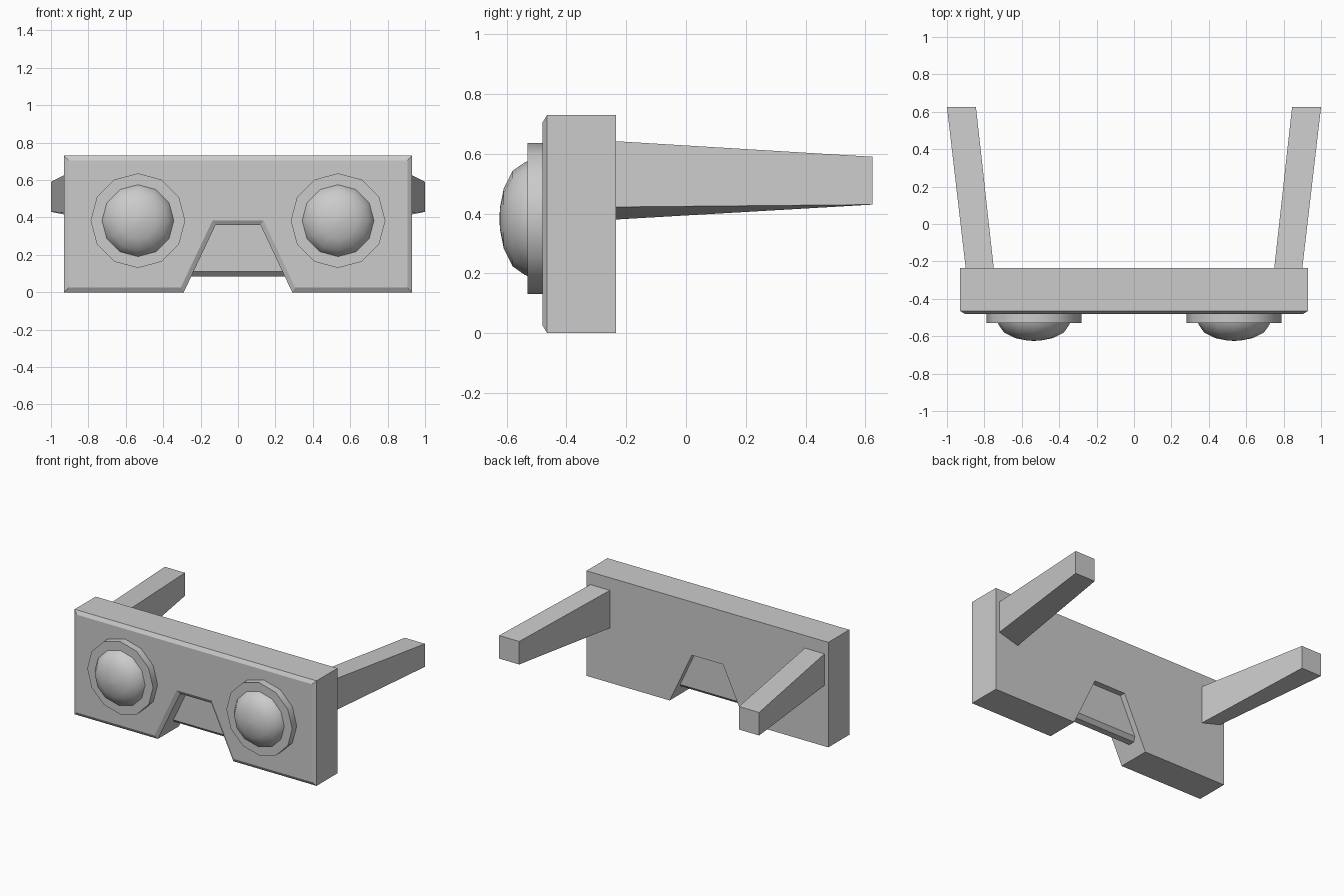
import bpy, bmesh, math
from mathutils import Vector

cube = bpy.data.objects.get("Cube")
if cube:
    bpy.data.objects.remove(cube, do_unlink=True)

grey = bpy.data.materials.new("grey")
grey.use_nodes = True
COLOUR = (0.6, 0.6, 0.6, 1)
grey.diffuse_color = COLOUR
grey.node_tree.nodes["Principled BSDF"].inputs["Base Color"].default_value = COLOUR


def finish(bm, name, smooth=False):
    bmesh.ops.recalc_face_normals(bm, faces=bm.faces[:])
    mesh = bpy.data.meshes.new(name)
    bm.to_mesh(mesh)
    bm.free()
    mesh.materials.append(grey)
    obj = bpy.data.objects.new(name, mesh)
    bpy.context.collection.objects.link(obj)
    if smooth:
        bpy.ops.object.select_all(action="DESELECT")
        obj.select_set(True)
        bpy.context.view_layer.objects.active = obj
        bpy.ops.object.shade_smooth_by_angle(angle=math.radians(40))
    return obj


def bridge(bm, loops):
    """Join successive loops of points with quads and cap both ends."""
    rings = [[bm.verts.new(p) for p in loop] for loop in loops]
    for a, b in zip(rings, rings[1:]):
        for i in range(len(a)):
            j = (i + 1) % len(a)
            bm.faces.new((a[i], a[j], b[j], b[i]))
    bm.faces.new(rings[0])
    bm.faces.new(rings[-1])


# Front frame with a nose notch and a bevelled front edge
half = [(0.12, 0.36), (0.29, 0), (0.93, 0), (0.93, 0.73)]
outline = half + [(-x, z) for x, z in reversed(half)]
bm = bmesh.new()
bridge(bm, [[(x, y, z) for x, z in outline] for y in (-0.465, -0.235)])
bmesh.ops.recalc_face_normals(bm, faces=bm.faces[:])
front = min(bm.faces, key=lambda f: f.calc_center_median().y)
bmesh.ops.inset_region(bm, faces=[front], thickness=0.025, use_even_offset=True)
for v in front.verts:
    v.co.y = -0.48
finish(bm, "frame")

# Nose bridge plate filling the notch, chamfered along its bottom edge
bm = bmesh.new()
section = [(-0.37, 0.365), (-0.37, 0.11), (-0.345, 0.085),
           (-0.30, 0.085), (-0.275, 0.11), (-0.275, 0.365)]
bridge(bm, [[(s * (0.295 - z * 0.17 / 0.36), y, z) for y, z in section]
            for s in (-1, 1)])
finish(bm, "nose_bridge")


def lathe(name, centre, profile, sides=12):
    """Turn (radius, y) pairs around a front-to-back axis."""
    bm = bmesh.new()
    angles = [2 * math.pi * i / sides for i in range(sides)]
    bridge(bm, [[Vector((centre[0] + r * math.sin(a), y, centre[1] + r * math.cos(a)))
                 for a in angles] for r, y in profile])
    finish(bm, name, smooth=True)


for side, s in (("left", 1), ("right", -1)):
    # Lens rim and domed lens
    centre = (s * 0.535, 0.383)
    lathe(side + "_rim", centre, [(0.253, -0.47), (0.253, -0.53)])
    lathe(side + "_lens", centre, [(0.194, -0.525), (0.188, -0.54), (0.16, -0.58),
                                   (0.1, -0.61), (0.04, -0.622), (0.002, -0.625)])

    # Tapered temple arm
    bm = bmesh.new()
    root = [(0.75, 0.38), (0.90, 0.422), (0.90, 0.642), (0.75, 0.642)]
    tip = [(0.845, 0.43), (1.0, 0.43), (1.0, 0.59), (0.845, 0.59)]
    bridge(bm, [[(s * x, -0.235, z) for x, z in root],
                [(s * x, 0.625, z) for x, z in tip]])
    finish(bm, side + "_arm")
